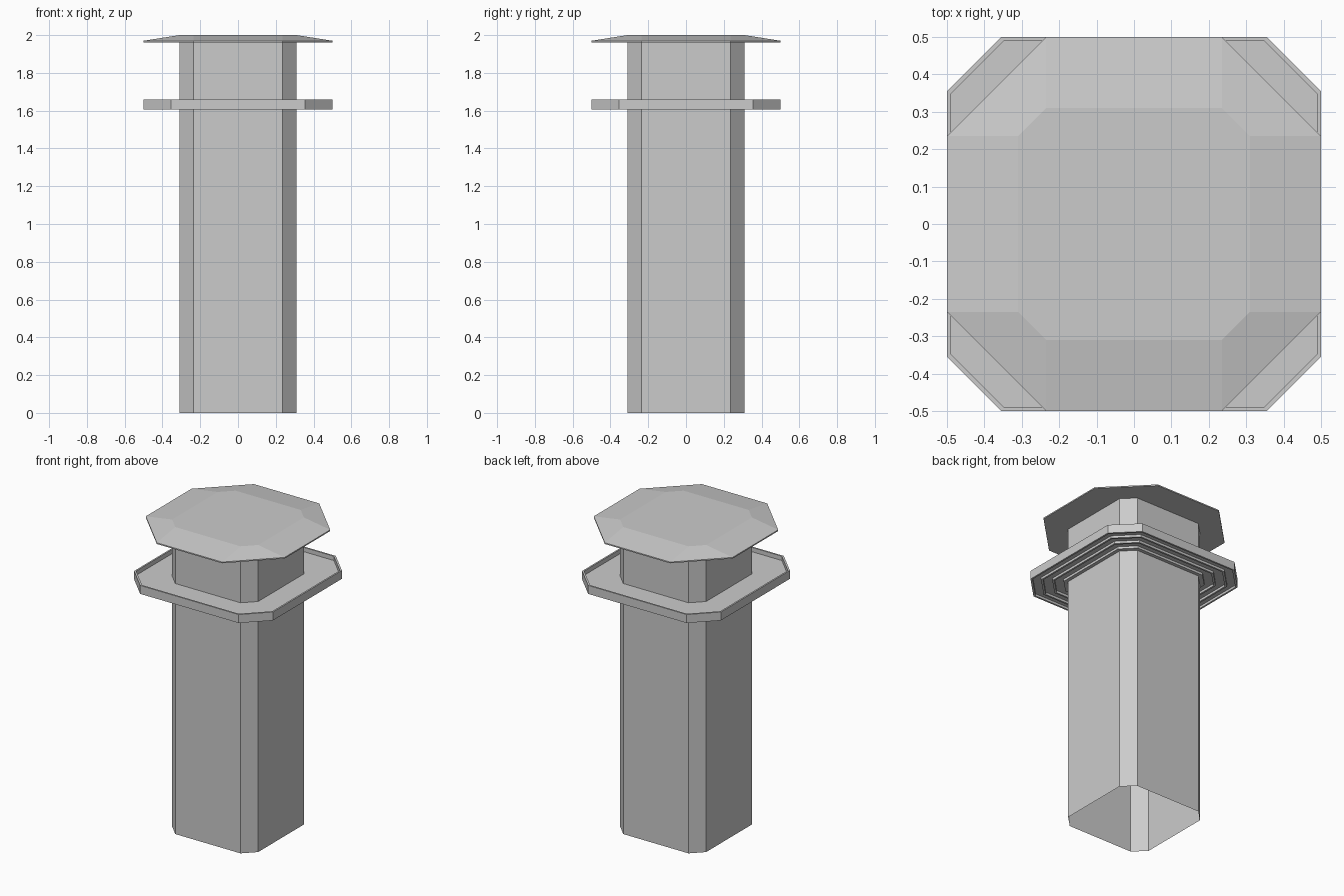
import bpy

cube = bpy.data.objects.get("Cube")
if cube:
    bpy.data.objects.remove(cube, do_unlink=True)

grey = bpy.data.materials.new("light grey")
grey.use_nodes = True
COLOUR = (0.6, 0.6, 0.6, 1)
grey.diffuse_color = COLOUR
grey.node_tree.nodes["Principled BSDF"].inputs["Base Color"].default_value = COLOUR


def octagon(half, flat, z):
    """Square of the given half width with its corners cut."""
    pts = [(half, flat), (flat, half), (-flat, half), (-half, flat)]
    pts += [(-x, -y) for x, y in pts]
    return [(x, y, z) for x, y in pts]


def loft(name, rings, cap_ends=False, closed=False):
    """Join octagon rings in order with flat quads."""
    verts = [v for ring in rings for v in ring]
    faces = []
    count = len(rings)
    for r in range(count if closed else count - 1):
        a, b = r * 8, (r + 1) % count * 8
        for i in range(8):
            j = (i + 1) % 8
            faces.append((a + i, a + j, b + j, b + i))
    if cap_ends:
        faces.append(tuple(reversed(range(8))))
        faces.append(tuple(range(len(verts) - 8, len(verts))))
    mesh = bpy.data.meshes.new(name)
    mesh.from_pydata(verts, [], faces)
    mesh.materials.append(grey)
    obj = bpy.data.objects.new(name, mesh)
    bpy.context.collection.objects.link(obj)
    return obj


HALF, FLAT = 0.31, 0.235

# Hollow shaft, open at the bottom
loft("shaft", [octagon(HALF, FLAT, z) for z in (0, 1.965)])

# Cap with a thin edge and a sloping top
loft("cap", [octagon(0.5, FLAT, 1.962), octagon(0.5, FLAT, 1.97),
             octagon(HALF, FLAT, 2)], cap_ends=True)

# Collar: section from shaft (0) to outer edge (1), raised rim above, ribs below
DECK, TOP, BASE, GROOVE = 1.632, 1.66, 1.605, 1.62
section = [(0, DECK), (0.945, DECK), (0.945, TOP), (1, TOP), (1, BASE)]
for outer, inner in ((0.94, 0.72), (0.66, 0.42), (0.36, 0.12)):
    section += [(outer, BASE), (outer, GROOVE), (inner, GROOVE), (inner, BASE)]
section.append((0, BASE))
rings = [octagon(HALF + 0.19 * t, FLAT + 0.12 * t, z) for t, z in reversed(section)]
loft("collar", rings, closed=True)
